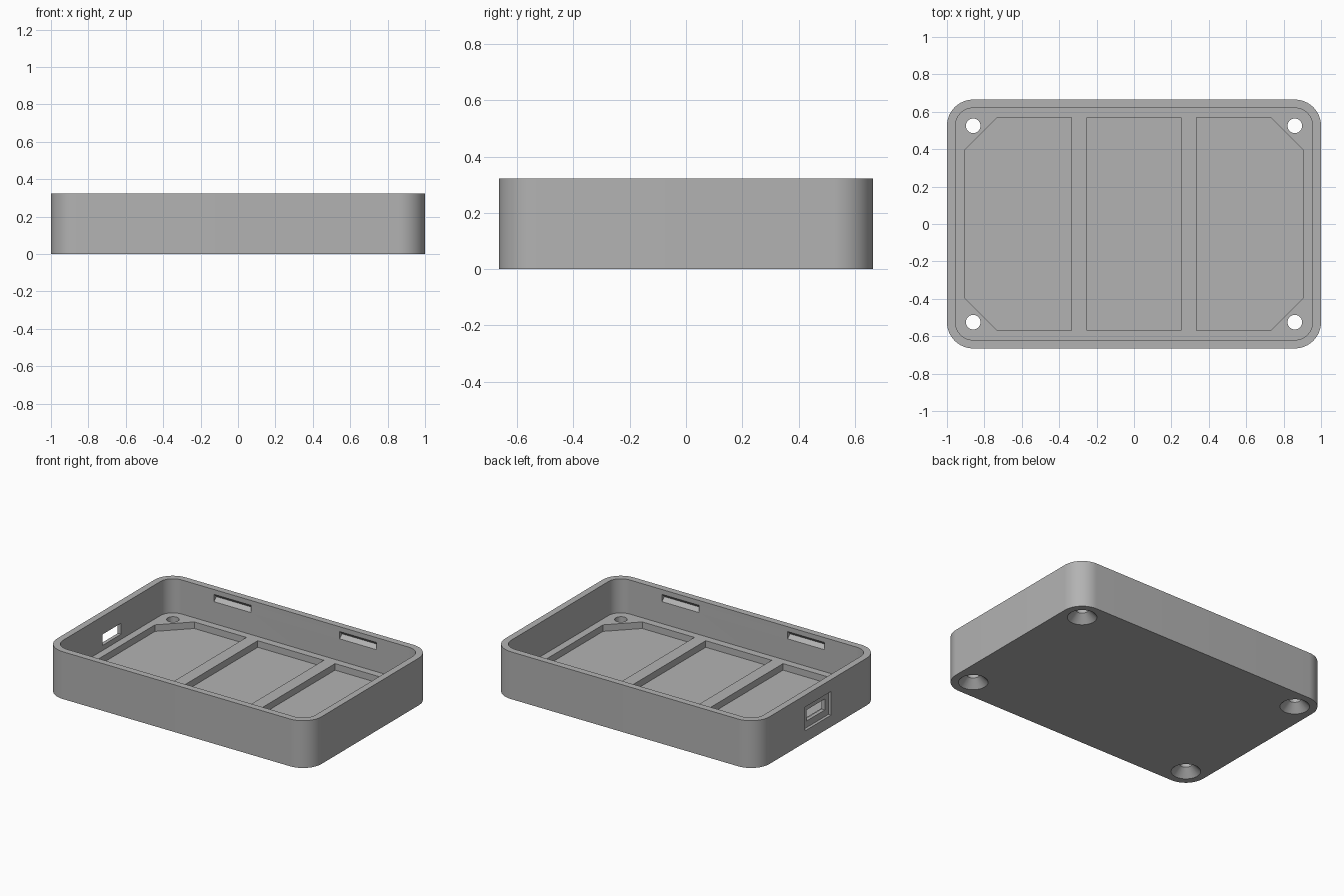
import bpy, bmesh
from math import cos, sin, pi, radians
from mathutils import Matrix

HX, HY, H = 1.0, 0.665, 0.323       # outer half sizes and height
WALL, R = 0.045, 0.14               # wall thickness and corner radius
FLOOR, POCKET = 0.09, 0.045         # floor top and pocket bottom
TOP = H + 0.1

cube = bpy.data.objects.get("Cube")
if cube:
    bpy.data.objects.remove(cube, do_unlink=True)

grey = bpy.data.materials.new("plastic_grey")
grey.use_nodes = True
colour = (0.45, 0.45, 0.45, 1)
grey.diffuse_color = colour
grey.node_tree.nodes["Principled BSDF"].inputs["Base Color"].default_value = colour


def make_object(name, bm):
    bmesh.ops.recalc_face_normals(bm, faces=bm.faces)
    mesh = bpy.data.meshes.new(name)
    bm.to_mesh(mesh)
    bm.free()
    mesh.materials.append(grey)
    obj = bpy.data.objects.new(name, mesh)
    bpy.context.scene.collection.objects.link(obj)
    return obj


def prism(name, outline, low, high, matrix=Matrix()):
    """Extrude a flat outline from low to high, then place it."""
    bm = bmesh.new()
    face = bm.faces.new([bm.verts.new((x, y, low)) for x, y in outline])
    ext = bmesh.ops.extrude_face_region(bm, geom=[face])["geom"]
    verts = [v for v in ext if isinstance(v, bmesh.types.BMVert)]
    bmesh.ops.translate(bm, verts=verts, vec=(0, 0, high - low))
    bm.transform(matrix)
    return make_object(name, bm)


def block(name, x0, x1, y0, y1, z0, z1):
    return prism(name, [(x0, y0), (x1, y0), (x1, y1), (x0, y1)], z0, z1)


def rounded(hx, hy, r, steps=16):
    points = []
    for k, (sx, sy) in enumerate([(1, 1), (-1, 1), (-1, -1), (1, -1)]):
        for i in range(steps + 1):
            a = (k + i / steps) * pi / 2
            points.append((sx * (hx - r) + r * cos(a), sy * (hy - r) + r * sin(a)))
    return points


def cone(name, x, y, r0, r1, z0, z1):
    bm = bmesh.new()
    bmesh.ops.create_cone(bm, cap_ends=True, segments=40, radius1=r0, radius2=r1,
                          depth=z1 - z0,
                          matrix=Matrix.Translation((x, y, (z0 + z1) / 2)))
    return make_object(name, bm)


# Outer body and main cavity
tray = prism("enclosure_tray", rounded(HX, HY, R), 0, H)
ix, iy = HX - WALL, HY - WALL
cutters = [prism("cavity", rounded(ix, iy, R - WALL), FLOOR, TOP)]

# Floor pockets: plain centre one, corner-trimmed side ones
cutters.append(block("centre_pocket", -0.25, 0.25, -0.57, 0.57, POCKET, TOP - 0.2))
for s in (-1, 1):
    side = [(0.335, -0.57), (0.73, -0.57), (0.905, -0.395),
            (0.905, 0.395), (0.73, 0.57), (0.335, 0.57)]
    cutters.append(prism("side_pocket", [(s * x, y) for x, y in side], POCKET, TOP - 0.2))

# Countersunk screw holes, concentric with the corners
for sx in (-1, 1):
    for sy in (-1, 1):
        x, y = sx * (HX - R), sy * (HY - R)
        cutters.append(cone("screw_hole", x, y, 0.039, 0.039, -0.1, 0.2))
        cutters.append(cone("countersink", x, y, 0.102, 0.035, -0.01, 0.057))

# V-shaped snap grooves inside the long walls
to_x = Matrix(((0, 0, 1, 0), (1, 0, 0, 0), (0, 1, 0, 0), (0, 0, 0, 1)))
for s in (-1, 1):
    groove = [(s * (iy - 0.02), 0.22), (s * (iy + 0.025), 0.265), (s * (iy - 0.02), 0.31)]
    for x in (-0.475, 0.475):
        cutters.append(prism("snap_groove", groove, x - 0.14, x + 0.14, to_x))

# Port opening with a shallow outer recess
cutters.append(block("port_opening", -1.1, -0.9, -0.1, 0.1, 0.125, 0.2))
cutters.append(block("port_recess", -1.1, -0.98, -0.14, 0.14, 0.08, 0.242))

# Cut everything, then bake and remove the cutters
for cutter in cutters:
    cutter.hide_render = True
    mod = tray.modifiers.new(cutter.name, "BOOLEAN")
    mod.operation, mod.solver, mod.object = "DIFFERENCE", "EXACT", cutter
bpy.context.view_layer.update()
baked = bpy.data.meshes.new_from_object(
    tray.evaluated_get(bpy.context.evaluated_depsgraph_get()))
tray.modifiers.clear()
tray.data = baked
baked.materials.clear()
baked.materials.append(grey)
for cutter in cutters:
    bpy.data.objects.remove(cutter, do_unlink=True)

# Smooth the round corners and holes, keep the edges crisp
for obj in bpy.context.selected_objects:
    obj.select_set(False)
bpy.context.view_layer.objects.active = tray
tray.select_set(True)
bpy.ops.object.shade_smooth_by_angle(angle=radians(30))
